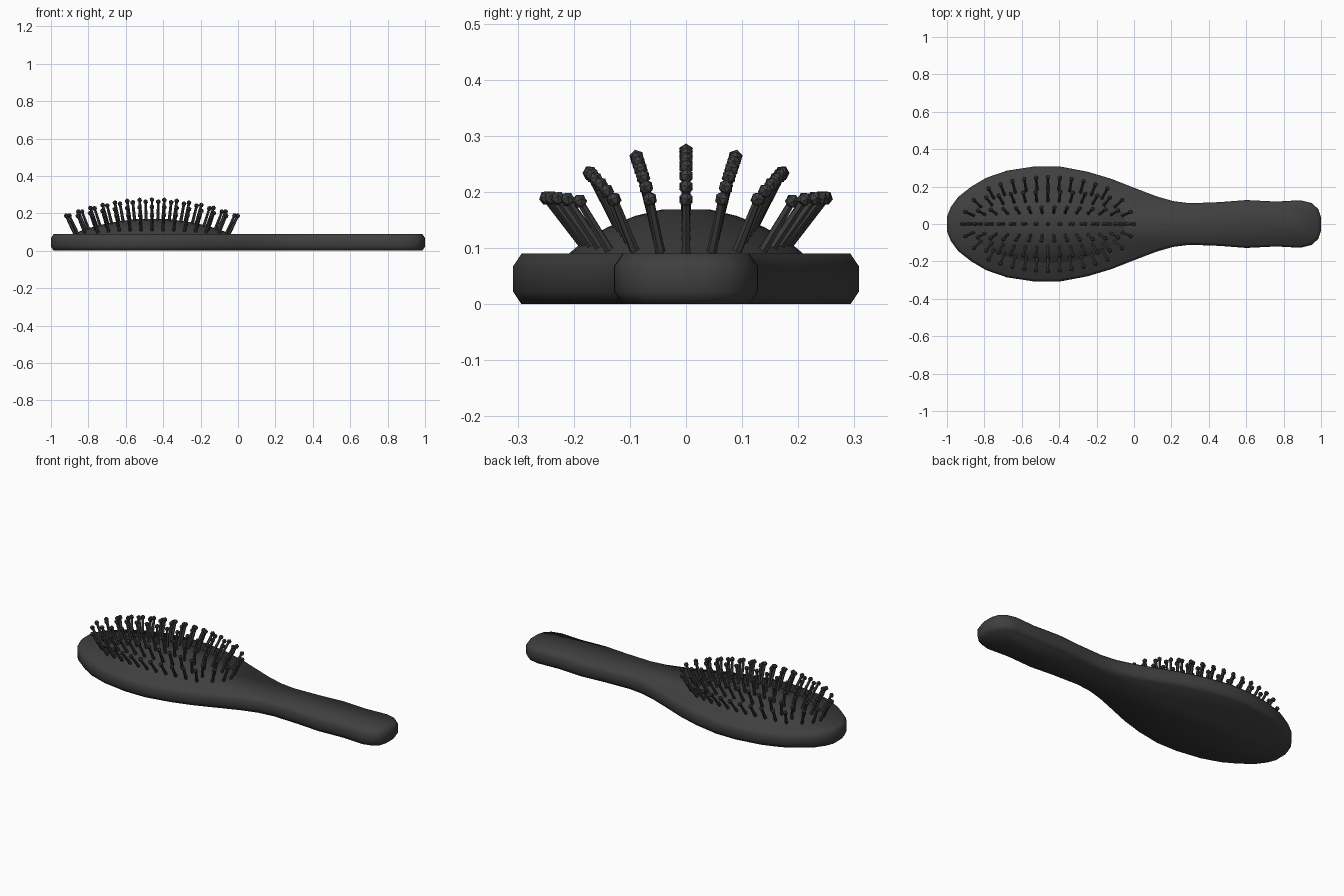
import bpy, bmesh, math
from mathutils import Vector, Matrix

if "Cube" in bpy.data.objects:
    bpy.data.objects.remove(bpy.data.objects["Cube"])

dark = bpy.data.materials.new("dark_plastic")
dark.diffuse_color = (0.05, 0.05, 0.05, 1)
dark.use_nodes = True
dark.node_tree.nodes["Principled BSDF"].inputs["Base Color"].default_value = dark.diffuse_color


def finish(bm, name, angle):
    bmesh.ops.recalc_face_normals(bm, faces=bm.faces)
    me = bpy.data.meshes.new(name)
    bm.to_mesh(me)
    bm.free()
    ob = bpy.data.objects.new(name, me)
    bpy.context.collection.objects.link(ob)
    me.materials.append(dark)
    bpy.ops.object.select_all(action='DESELECT')
    ob.select_set(True)
    bpy.context.view_layer.objects.active = ob
    bpy.ops.object.shade_smooth_by_angle(angle=math.radians(angle))
    return ob


def loft(bm, rings):
    """Skin closed rings and cap both ends."""
    loops = [[bm.verts.new(p) for p in r] for r in rings]
    for a, b in zip(loops, loops[1:]):
        n = len(a)
        for i in range(n):
            bm.faces.new((a[i], a[(i + 1) % n], b[(i + 1) % n], b[i]))
    bm.faces.new(loops[0][::-1])
    bm.faces.new(loops[-1])


# Paddle and handle: mirrored outline, chamfered slab
half = [(-1, .04), (-.98, .09), (-.94, .145), (-.87, .2), (-.79, .247), (-.68, .285),
        (-.53, .308), (-.4, .308), (-.25, .28), (-.12, .241), (.02, .186), (.12, .148),
        (.21, .122), (.3, .111), (.46, .117), (.6, .128), (.76, .12), (.89, .127),
        (.95, .112), (.985, .08), (1, .035)]
outline = [Vector(p) for p in half] + [Vector((x, -y)) for x, y in reversed(half)]


def inset(d):
    out, n = [], len(outline)
    for i, p in enumerate(outline):
        t = (outline[(i + 1) % n] - outline[i - 1]).normalized()
        out.append(p + Vector((t.y, -t.x)) * d)   # outline runs clockwise
    return out


bm = bmesh.new()
loft(bm, [[(p.x, p.y, z) for p in inset(d)]
          for d, z in ((.015, 0), (0, .022), (0, .068), (.015, .09))])
finish(bm, "paddle_body", 60)

# Domed cushion
CX, RX, RY = -.46, .43, .215


def dome_z(x, y):
    r2 = ((x - CX) / RX) ** 2 + (y / RY) ** 2
    return .09 + .082 * max(0, 1 - r2)


bm = bmesh.new()
rings = []
for r in (1, .84, .65, .42, .2):
    ring = []
    for k in range(28):
        a = math.tau * k / 28
        x, y = CX + RX * r * math.cos(a), RY * r * math.sin(a)
        ring.append((x, y, dome_z(x, y) if r < 1 else .085))
    rings.append(ring)
loft(bm, rings)
finish(bm, "cushion", 40)

# Bristles: rows that bow inward at their ends and fan outward
bm = bmesh.new()
LENGTH = .112


def add_bristle(base, direction):
    rot = direction.to_track_quat('Z', 'Y').to_matrix().to_4x4()
    place = Matrix.Translation(base) @ rot
    bmesh.ops.create_cone(bm, cap_ends=True, segments=6, radius1=.009, radius2=.007,
                          depth=LENGTH, matrix=place @ Matrix.Translation((0, 0, LENGTH / 2 - .01)))
    bmesh.ops.create_icosphere(bm, subdivisions=1, radius=.0135,
                               matrix=place @ Matrix.Translation((0, 0, LENGTH - .011)))


rows = [(15, .415), (14, .4), (13, .36), (11, .29)]
for j in range(-3, 4):
    count, reach = rows[abs(j)]
    for i in range(count):
        u = -1 + 2 * i / (count - 1)
        x, y = CX + reach * u, .062 * j * (1 - .25 * u * u)
        d = Vector(((x - CX) * 1.15, y * 4.3, 1)).normalized()
        add_bristle(Vector((x, y, dome_z(x, y))), d)
finish(bm, "bristles", 30)
